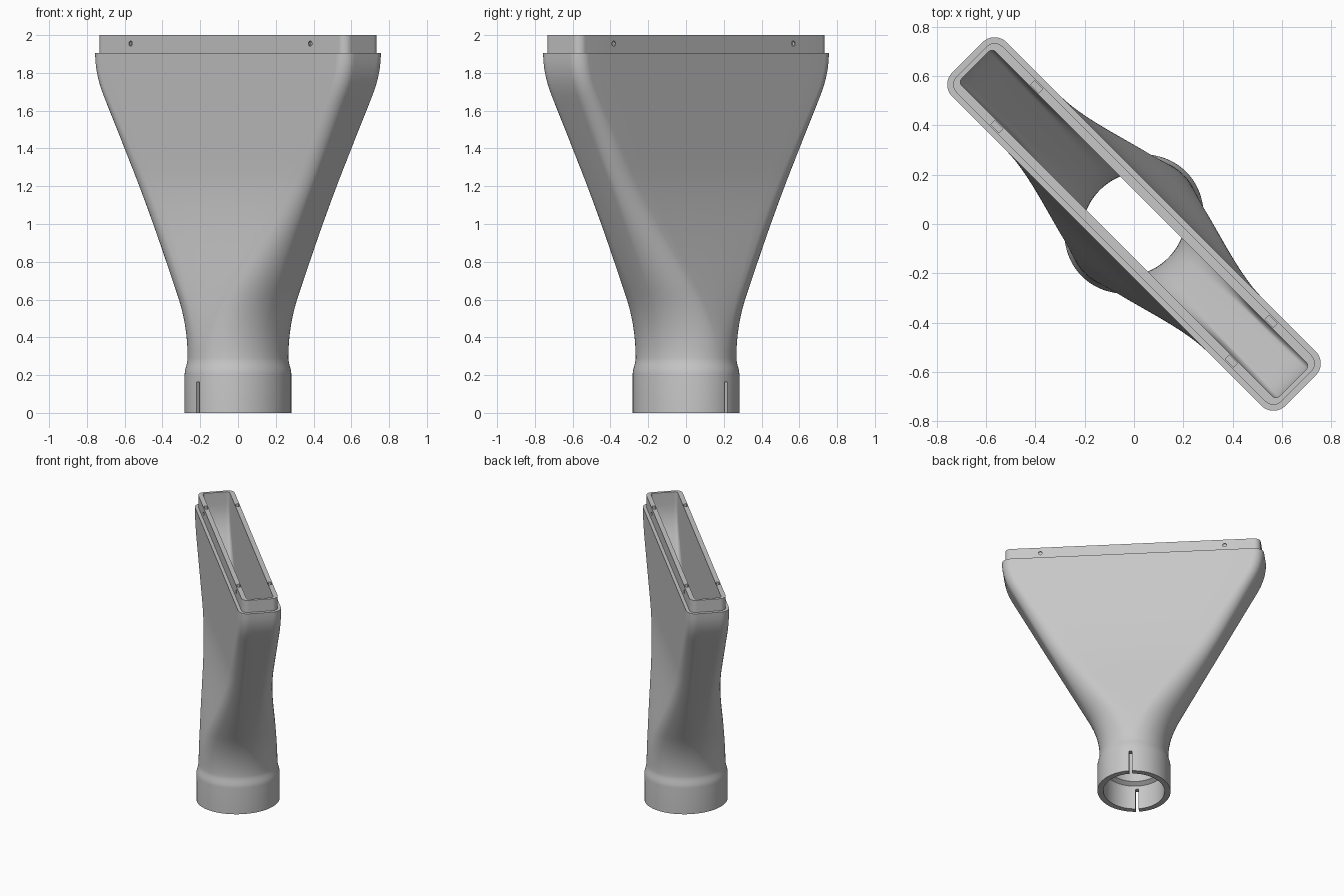
import bpy, bmesh, math
from mathutils import Matrix, Vector

if "Cube" in bpy.data.objects:
    bpy.data.objects.remove(bpy.data.objects["Cube"])

TURN = Matrix.Rotation(math.radians(-45), 4, 'Z')   # long axis runs diagonally
CORNER, SIDE = 14, 12                               # segments per corner and side
SPREAD = math.radians(32)                           # half the oval arc matched to a corner

grey = bpy.data.materials.new("plain_grey")
grey.use_nodes = True
colour = (0.57, 0.57, 0.57, 1)
grey.diffuse_color = colour
grey.node_tree.nodes["Principled BSDF"].inputs["Base Color"].default_value = colour


def section(z, oval, rect, blend=(0, 0)):
    """Mix of an oval and a rounded rectangle, blended per axis (0 = oval, 1 = rectangle)."""
    half_l, half_w, r = rect
    pairs = []
    for q in range(4):
        mid = math.radians(45 + 90 * q)
        cx = math.copysign(half_l - r, math.cos(mid))
        cy = math.copysign(half_w - r, math.sin(mid))
        for i in range(CORNER + 1):
            f = 2 * i / CORNER - 1
            a = mid + f * math.pi / 4
            pairs.append((mid + f * SPREAD,
                          Vector((cx + r * math.cos(a), cy + r * math.sin(a)))))
    ring = []
    for i, (a, p) in enumerate(pairs):
        b, q = pairs[(i + 1) % len(pairs)]
        if b < a:
            b += 2 * math.pi
        steps = SIDE if i % (CORNER + 1) == CORNER else 1
        for k in range(steps):
            ang = a + (b - a) * k / steps
            flat = p.lerp(q, k / steps)
            x, y = oval[0] * math.cos(ang), oval[1] * math.sin(ang)
            ring.append(Vector((x + (flat.x - x) * blend[0],
                                y + (flat.y - y) * blend[1], z)))
    return ring


def smooth(t):
    t = min(t, 1)
    return t * t * (3 - 2 * t)


def flare(t, a=0.21, b=0.14):
    """Length grows on a ramp with rounded ends; width settles sooner."""
    k = 1 / (1 - a / 2 - b / 2)
    if t < a:
        length = k * t * t / (2 * a)
    elif t > 1 - b:
        length = 1 - k * (1 - t) ** 2 / (2 * b)
    else:
        length = k * (t - a / 2)
    return length, smooth(t / 0.62)


# Rectangles: half length, half width, corner radius
SHOULDER = (0.955, 0.156, 0.07)
COLLAR = (0.931, 0.132, 0.046)
OPENING = (0.91, 0.097, 0.02)
# Ovals: half length, half width
CUFF = Vector((0.265, 0.299))
NECK = Vector((0.249, 0.283))
SOCKET = Vector((0.222, 0.256))
BORE = Vector((0.195, 0.222))
CUFF_Z, NECK_Z, TOP_Z, STEPS = 0.205, 0.29, 1.905, 36
levels = [i / STEPS for i in range(STEPS + 1)]
height = lambda t: NECK_Z + (TOP_Z - NECK_Z) * t

# Outside: oval cuff, neck, then the flaring body
rings = [section(0, CUFF, SHOULDER), section(CUFF_Z, CUFF, SHOULDER)]
for i in range(1, 6):
    f = i / 6
    rings.append(section(CUFF_Z + (NECK_Z - CUFF_Z) * f,
                         CUFF.lerp(NECK, smooth(f)), SHOULDER))
rings += [section(height(t), NECK, SHOULDER, flare(t)) for t in levels]

# Stepped collar and rim
rings += [section(TOP_Z, NECK, COLLAR, (1, 1)), section(2, NECK, COLLAR, (1, 1)),
          section(2, NECK, OPENING, (1, 1))]

# Inside: duct down to the socket
rings += [section(height(t), BORE, OPENING, flare(t)) for t in reversed(levels)]
rings += [section(0.21, BORE, OPENING), section(0.19, SOCKET, OPENING),
          section(0, SOCKET, OPENING)]

bm = bmesh.new()
grid = [[bm.verts.new(TURN @ p) for p in ring] for ring in rings]
n = len(grid[0])
for i, lower in enumerate(grid):
    upper = grid[(i + 1) % len(grid)]
    for j in range(n):
        k = (j + 1) % n
        bm.faces.new((lower[j], lower[k], upper[k], upper[j]))
mesh = bpy.data.meshes.new("nozzle_body")
bm.to_mesh(mesh)
bm.free()
mesh.materials.append(grey)
body = bpy.data.objects.new("nozzle_body", mesh)
bpy.context.collection.objects.link(body)


def box_cutter(name, size, place):
    bpy.ops.mesh.primitive_cube_add(size=1)
    ob = bpy.context.object
    ob.name = name
    ob.matrix_world = TURN @ Matrix.Translation(place) @ Matrix.Diagonal((*size, 1))
    ob.hide_render = True
    return ob


# Slots in the cuff, screw holes and nut pockets in the collar
cutters = []
for side in (-1, 1):
    cutters.append(box_cutter("cuff_slot", (0.022, 0.16, 0.36), (0, side * 0.28, -0.016)))
    for end in (-1, 1):
        u = end * 0.672
        cutters.append(box_cutter("nut_pocket", (0.048, 0.022, 0.1), (u, side * 0.114, 1.98)))
        bpy.ops.mesh.primitive_cylinder_add(vertices=20, radius=0.014, depth=0.04)
        hole = bpy.context.object
        hole.name = "screw_hole"
        hole.matrix_world = (TURN @ Matrix.Translation((u, side * 0.135, 1.955))
                             @ Matrix.Rotation(math.pi / 2, 4, 'X'))
        hole.hide_render = True
        cutters.append(hole)

bpy.ops.object.select_all(action='DESELECT')
body.select_set(True)
bpy.context.view_layer.objects.active = body
for tool in cutters:
    mod = body.modifiers.new("cut", 'BOOLEAN')
    mod.operation, mod.solver, mod.object = 'DIFFERENCE', 'EXACT', tool
    bpy.ops.object.modifier_apply(modifier=mod.name)
for tool in cutters:
    bpy.data.objects.remove(tool)

bpy.ops.object.shade_smooth_by_angle(angle=math.radians(32))
